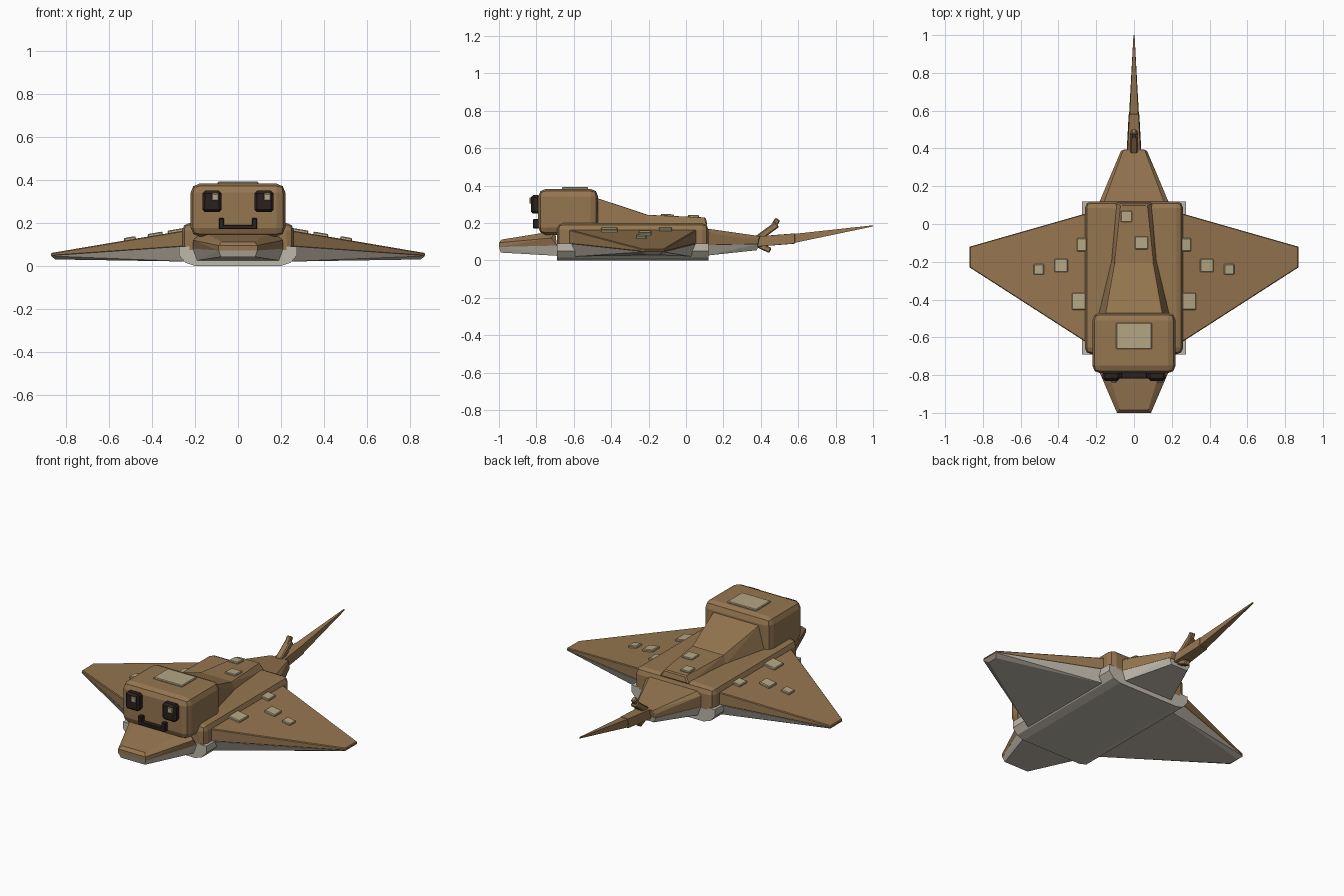
import bpy, bmesh, math
from mathutils import Matrix, Vector

cube = bpy.data.objects.get("Cube")
if cube:
    bpy.data.objects.remove(cube, do_unlink=True)


def material(name, rgb):
    m = bpy.data.materials.new(name)
    m.use_nodes = True
    m.diffuse_color = (*rgb, 1)
    m.node_tree.nodes["Principled BSDF"].inputs["Base Color"].default_value = (*rgb, 1)
    return m


BROWN = material("brown_skin", (0.30, 0.18, 0.08))
PALE = material("pale_belly", (0.52, 0.48, 0.41))
SPOT = material("sandy_spot", (0.46, 0.38, 0.23))
BLACK = material("dark_face", (0.022, 0.015, 0.013))


def finish(name, bm, mat, bevel, segments):
    """Store a bmesh as a flat shaded object, with optional rounded edges."""
    bmesh.ops.recalc_face_normals(bm, faces=bm.faces[:])
    mesh = bpy.data.meshes.new(name)
    bm.to_mesh(mesh)
    bm.free()
    mesh.materials.append(mat)
    ob = bpy.data.objects.new(name, mesh)
    bpy.context.collection.objects.link(ob)
    if bevel:
        mod = ob.modifiers.new("rounded_edges", "BEVEL")
        mod.width, mod.segments = bevel, segments
        mod.limit_method = "ANGLE"
        mod.angle_limit = math.radians(25)
    return ob


def hull(name, points, mat, bevel=0, segments=1):
    """Convex solid around a few corner points."""
    bm = bmesh.new()
    for p in points:
        bm.verts.new(p)
    bmesh.ops.convex_hull(bm, input=bm.verts[:])
    bmesh.ops.dissolve_limit(bm, angle_limit=0.03, verts=bm.verts[:], edges=bm.edges[:])
    return finish(name, bm, mat, bevel, segments)


def both(half):
    """Corner points given as half width, y, z, repeated on both sides."""
    return [(s * x, y, z) for x, y, z in half for s in (-1, 1)]


def box(name, centre, size, mat, bevel=0, tilt=0, axis="Y", segments=1):
    bm = bmesh.new()
    bmesh.ops.create_cube(bm, size=1, matrix=Matrix.Diagonal((*size, 1)))
    bm.transform(Matrix.Translation(centre) @ Matrix.Rotation(tilt, 4, axis))
    return finish(name, bm, mat, bevel, segments)


# Body: rounded brown back over a wider pale belly
box("body", (0, -0.285, 0.12), (0.52, 0.81, 0.16), BROWN, 0.035, segments=2)
belly = [(w, y, z) for y in (-0.69, 0.12)
         for w, z in ((0.2, 0), (0.245, 0.015), (0.275, 0.05), (0.275, 0.09))]
hull("belly", both(belly), PALE)

# Head with crown spot
box("head", (0, -0.63, 0.26), (0.44, 0.32, 0.245), BROWN, 0.04, segments=2)
box("crown_spot", (0, -0.593, 0.382), (0.19, 0.14, 0.02), SPOT, 0.004)

# Snout
hull("snout", both([(0.21, -0.69, 0.08), (0.21, -0.72, 0.12), (0.16, -0.7, 0.158),
                    (0.09, -1, 0.072), (0.09, -1, 0.095), (0.075, -0.985, 0.112)]), BROWN)
hull("snout_underside", both([(0.21, -0.69, 0.08), (0.19, -0.69, 0.025),
                              (0.09, -1, 0.073), (0.08, -0.99, 0.042)]), PALE)

# Sloped back ridge behind the head
hull("front_ridge", both([(0.19, -0.48, 0.19), (0.15, -0.48, 0.335),
                          (0.12, -0.19, 0.19), (0.10, -0.2, 0.243)]), BROWN, 0.008)
hull("rear_ridge", both([(0.125, -0.23, 0.19), (0.105, -0.23, 0.245),
                         (0.095, 0.115, 0.19), (0.07, 0.105, 0.23)]), BROWN, 0.006)
for i, (x, y, z, s) in enumerate([(-0.04, 0.04, 0.236, 0.06), (0.04, -0.1, 0.241, 0.07)]):
    box(f"ridge_spot_{i + 1}", (x, y, z), (s, s, 0.014), SPOT, 0.004, -0.045, "X")

# Wings with pale undersides and spots following the slope
WING = [(0.24, -0.635), (0.87, -0.23), (0.87, -0.12), (0.24, 0.06)]
SLOPE = math.atan2(0.105, 0.62)


def wing_top(x):
    return 0.165 - (x - 0.25) * math.tan(SLOPE)


SPOTS = [(0.29, -0.41, 0.075, 0.09), (0.385, -0.22, 0.07, 0.07),
         (0.503, -0.24, 0.055, 0.055), (0.275, -0.11, 0.055, 0.07)]
for side, s in (("left", 1), ("right", -1)):
    mid = [(s * x, y, 0.09 - 0.07 * (x - 0.24)) for x, y in WING]
    top = [(s * x, y, wing_top(x)) for x, y in WING]
    low = [(s * (x - 0.02), y + (0.025 if y < -0.2 else -0.025),
            0.02 + 0.016 * (x - 0.24)) for x, y in WING]
    hull(f"{side}_wing", mid + top, BROWN, 0.004)
    hull(f"{side}_wing_underside", mid + low, PALE)
    for i, (x, y, w, d) in enumerate(SPOTS):
        box(f"{side}_wing_spot_{i + 1}", (s * x, y, wing_top(x) + 0.003),
            (w, d, 0.018), SPOT, 0.004, s * SLOPE)
    # Eyes, both with the glint toward the same side
    box(f"{side}_eye", (s * 0.121, -0.805, 0.3), (0.09, 0.05, 0.1), BLACK, 0.012)
    box(f"{side}_eye_glint", (s * 0.121 + 0.015, -0.83, 0.32), (0.032, 0.016, 0.032), SPOT, 0.003)
    box(f"{side}_mouth_corner", (s * 0.077, -0.8, 0.197), (0.025, 0.035, 0.05), BLACK, 0.003)
box("mouth", (0, -0.8, 0.181), (0.17, 0.035, 0.02), BLACK, 0.003)

# Tail base
hull("tail_base", both([(0.19, 0.1, 0.08), (0.19, 0.1, 0.15), (0.165, 0.1, 0.172),
                        (0.07, 0.385, 0.085), (0.07, 0.385, 0.11),
                        (0.055, 0.395, 0.13)]), BROWN, 0.003)
hull("tail_base_underside", both([(0.19, 0.1, 0.082), (0.17, 0.1, 0.025),
                                  (0.07, 0.385, 0.086), (0.055, 0.38, 0.055)]), PALE)

# Tail whip and barbs
hull("tail_whip", both([(0.042, 0.33, 0.07), (0.036, 0.33, 0.125),
                        (0.028, 0.585, 0.09), (0.024, 0.585, 0.145)]), BROWN, 0.004)
hull("tail_tip", both([(0.027, 0.56, 0.09), (0.023, 0.56, 0.14),
                       (0.003, 1, 0.182), (0.003, 1, 0.188)]), BROWN)
box("upper_barb", (0, 0.435, 0.155), (0.04, 0.13, 0.035), BROWN, 0.006, math.radians(36), "X")
box("barb_tip", (0, 0.478, 0.2), (0.028, 0.05, 0.03), BROWN, 0.005, math.radians(58), "X")
box("lower_barb", (0, 0.415, 0.07), (0.034, 0.08, 0.03), BROWN, 0.005, math.radians(-25), "X")
